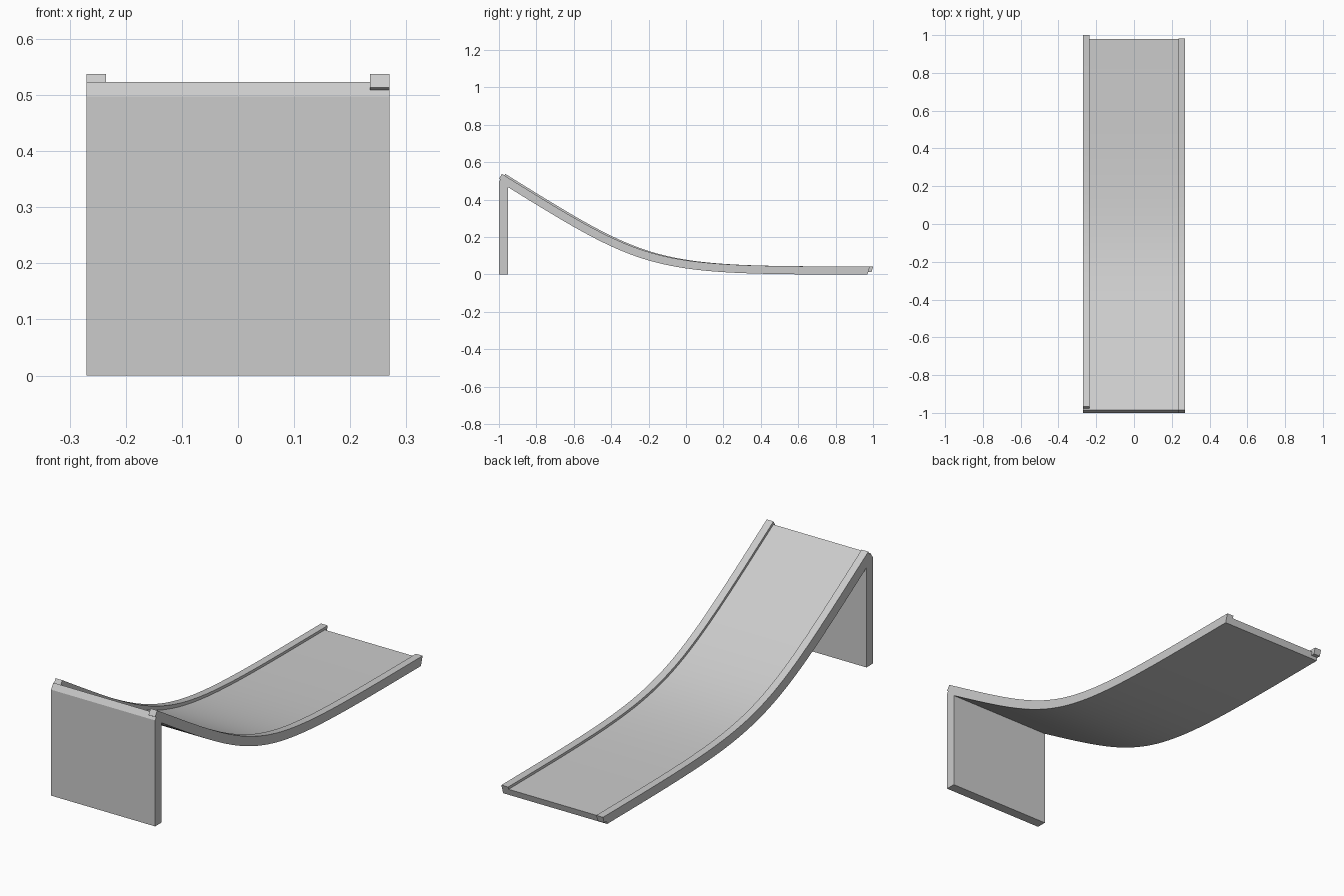
import bpy
import math
from mathutils import Vector

cube = bpy.data.objects.get("Cube")
if cube:
    bpy.data.objects.remove(cube)

grey = bpy.data.materials.new("plain_grey")
grey.use_nodes = True
colour = (0.6, 0.6, 0.6, 1)
grey.diffuse_color = colour
grey.node_tree.nodes["Principled BSDF"].inputs["Base Color"].default_value = colour

HALF_WIDTH = 0.27
STEPS = 40

# Underside of the slide in the y-z plane: steep at the front, flat at the back
TOP, BEND, END = Vector((-1, 0.497)), Vector((-0.2, 0.001)), Vector((0.97, 0))


def curve_point(t):
    """Point and upward normal of the slide curve."""
    u = 1 - t
    p = u**3 * TOP + 3 * t * u * BEND + t**3 * END
    d = u * u * (BEND - TOP) + t * t * (END - BEND)
    d.normalize()
    return p, d, Vector((-d.y, d.x))


def offset_path(height, lead):
    """Curve lifted along its normal, with an extended start and a slanted end."""
    path = []
    for i in range(STEPS + 1):
        p, d, n = curve_point(i / STEPS)
        q = p + n * height
        if i == 0:
            q -= d * lead
        if i == STEPS:
            q.x += 0.3 * height
        path.append(q)
    return path


def extrude(name, rows, x0, x1):
    """Solid across x from pairs of lower and upper profile points."""
    verts, faces = [], []
    for low, high in rows:
        verts += [(x0, *low), (x1, *low), (x1, *high), (x0, *high)]
    for i in range(len(rows) - 1):
        a = 4 * i
        for j in range(4):
            k = (j + 1) % 4
            faces.append((a + j, a + k, a + 4 + k, a + 4 + j))
    last = len(verts) - 4
    faces += [(3, 2, 1, 0), tuple(range(last, last + 4))]
    mesh = bpy.data.meshes.new(name)
    mesh.from_pydata(verts, [], faces)
    mesh.materials.append(grey)
    obj = bpy.data.objects.new(name, mesh)
    bpy.context.collection.objects.link(obj)
    bpy.ops.object.select_all(action='DESELECT')
    obj.select_set(True)
    bpy.context.view_layer.objects.active = obj
    bpy.ops.object.shade_smooth_by_angle(angle=math.radians(30))
    return obj


# Curved sliding surface
extrude("slide_bed", list(zip(offset_path(0, 0), offset_path(0.031, 0))),
        -HALF_WIDTH, HALF_WIDTH)

# Side rails, the right one set slightly further back
rail = list(zip(offset_path(0.014, 0.008), offset_path(0.043, 0.008)))
extrude("left_rail", rail, HALF_WIDTH - 0.035, HALF_WIDTH)
right = extrude("right_rail", rail, -HALF_WIDTH, 0.035 - HALF_WIDTH)
right.location.y = 0.018

# Upright support panel under the high end
extrude("support_panel",
        [((-1, 0), (-0.952, 0)), ((-1, 0.497), (-0.952, 0.468))],
        -HALF_WIDTH, HALF_WIDTH)
